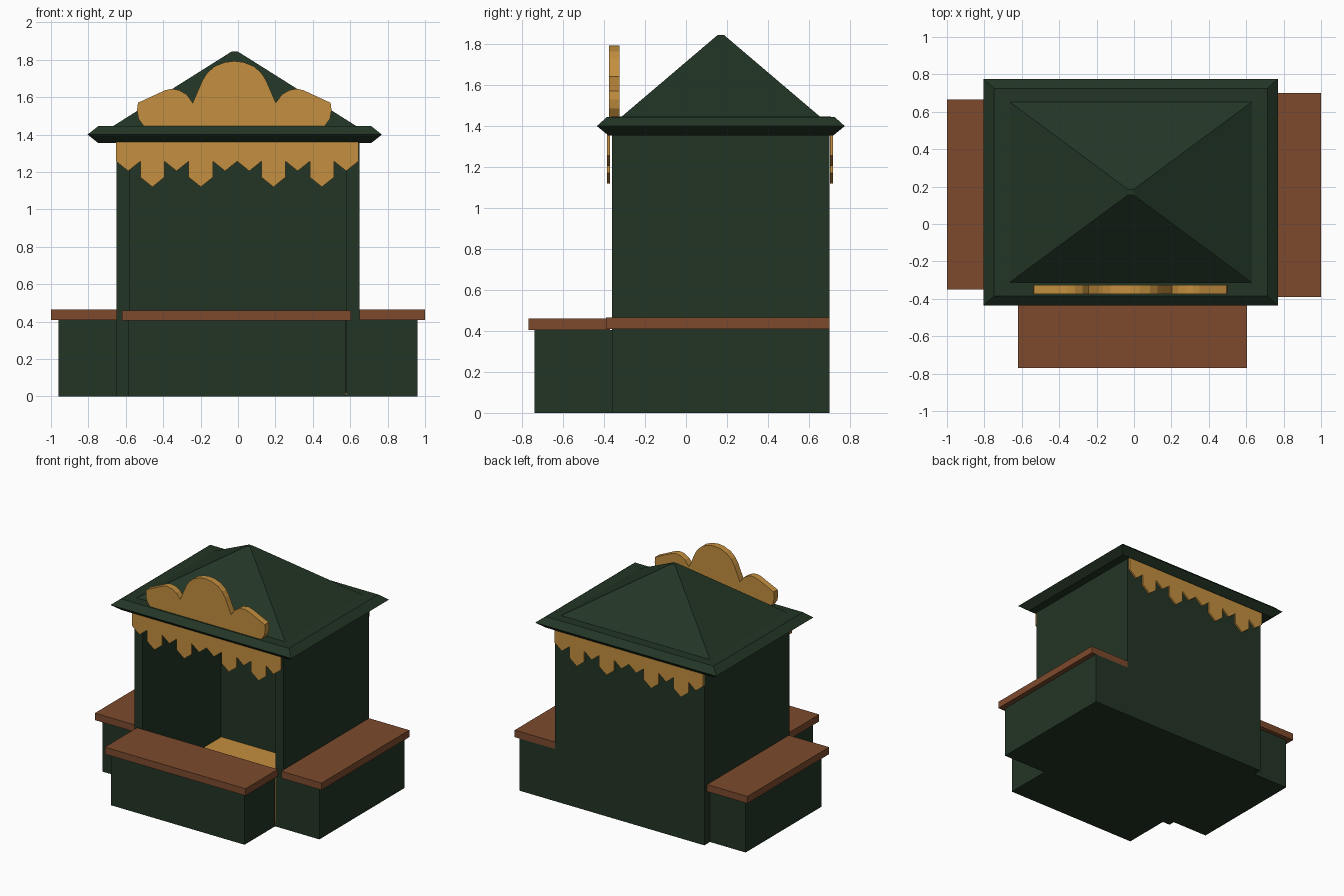
import bpy, bmesh

if "Cube" in bpy.data.objects:
    bpy.data.objects.remove(bpy.data.objects["Cube"])


def material(name, rgb):
    m = bpy.data.materials.new(name)
    m.diffuse_color = (*rgb, 1)
    m.use_nodes = True
    m.node_tree.nodes["Principled BSDF"].inputs["Base Color"].default_value = m.diffuse_color
    return m


GREEN = material("dark green paint", (0.0165, 0.036, 0.0185))
BROWN = material("brown wood", (0.205, 0.068, 0.026))
OCHRE = material("ochre wood", (0.55, 0.275, 0.05))


def finish(name, bm, mat):
    bmesh.ops.recalc_face_normals(bm, faces=bm.faces)
    me = bpy.data.meshes.new(name)
    bm.to_mesh(me)
    bm.free()
    me.materials.append(mat)
    ob = bpy.data.objects.new(name, me)
    bpy.context.collection.objects.link(ob)
    return ob


def box(name, x, y, z, mat):
    bm = bmesh.new()
    bmesh.ops.create_cube(bm, size=1)
    for v in bm.verts:
        v.co = [r[0] if c < 0 else r[1] for c, r in zip(v.co, (x, y, z))]
    return finish(name, bm, mat)


def add_plate(bm, outline, y0, y1):
    """Extrude an (x, z) outline from y0 to y1."""
    f = bm.faces.new([bm.verts.new((x, y0, z)) for x, z in outline])
    r = bmesh.ops.extrude_face_region(bm, geom=[f])
    for v in r["geom"]:
        if isinstance(v, bmesh.types.BMVert):
            v.co.y = y1


# Hut walls and floor, open at the front
box("left_wall", (-0.65, -0.58), (-0.36, 0.70), (0, 1.36), GREEN)
box("right_wall", (0.58, 0.65), (-0.36, 0.70), (0, 1.36), GREEN)
box("back_wall", (-0.58, 0.58), (0.62, 0.70), (0, 1.36), GREEN)
box("floor_base", (-0.58, 0.58), (-0.36, 0.62), (0, 0.01), GREEN)
box("floor", (-0.58, 0.58), (-0.36, 0.62), (0.01, 0.02), OCHRE)

# Counters: green base with a brown top
box("front_counter_base", (-0.585, 0.575), (-0.74, -0.36), (0, 0.405), GREEN)
box("front_counter_top", (-0.62, 0.605), (-0.77, -0.37), (0.405, 0.46), BROWN)
box("right_counter_base", (0.65, 0.96), (-0.36, 0.70), (0, 0.41), GREEN)
box("right_counter_top", (0.65, 1.0), (-0.39, 0.70), (0.41, 0.465), BROWN)
box("left_counter_base", (-0.96, -0.65), (-0.31, 0.63), (0, 0.41), GREEN)
box("left_counter_top", (-1.0, -0.65), (-0.35, 0.665), (0.41, 0.465), BROWN)

# Roof: stacked rectangles (half x, half y, z) joined into eave and pyramid
bm = bmesh.new()
rings = []
for hx, hy, z in [(0.73, 0.55, 1.355), (0.787, 0.605, 1.40), (0.73, 0.555, 1.445),
                  (0.648, 0.483, 1.447), (0.015, 0.015, 1.845)]:
    rings.append([bm.verts.new((-0.0175 + sx * hx, 0.17 + sy * hy, z))
                  for sx, sy in ((-1, -1), (1, -1), (1, 1), (-1, 1))])
for a, b in zip(rings, rings[1:]):
    for i in range(4):
        j = (i + 1) % 4
        bm.faces.new((a[i], a[j], b[j], b[i]))
bm.faces.new(rings[0])
bm.faces.new(rings[-1])
finish("roof", bm, GREEN)

# Pointed pennant trim at front and back
for name, y in (("front_trim", -0.385), ("back_trim", 0.704)):
    bm = bmesh.new()
    for i, long in enumerate([0, 1, 0, 1, 0, 0, 1, 0, 1, 0]):
        x0 = -0.652 + i * 0.1295
        x1 = x0 + 0.1295
        tip = 1.12 if long else 1.205
        add_plate(bm, [(x0, 1.36), (x0, tip + 0.052), ((x0 + x1) / 2, tip),
                       (x1, tip + 0.052), (x1, 1.36)], y, y + 0.013)
    finish(name, bm, OCHRE)

# Scalloped crest above the front eave, mirrored about its centre
half = [(0.48, 1.44), (0.512, 1.485), (0.52, 1.53), (0.515, 1.57), (0.37, 1.637),
        (0.335, 1.645), (0.295, 1.638), (0.255, 1.615), (0.222, 1.57),
        (0.17, 1.69), (0.145, 1.73), (0.105, 1.765), (0.05, 1.787)]
CX = -0.02
outline = ([(CX + x, z) for x, z in half] + [(CX, 1.793)]
           + [(CX - x, z) for x, z in reversed(half)])
bm = bmesh.new()
add_plate(bm, outline, -0.375, -0.325)
finish("crest", bm, OCHRE)
